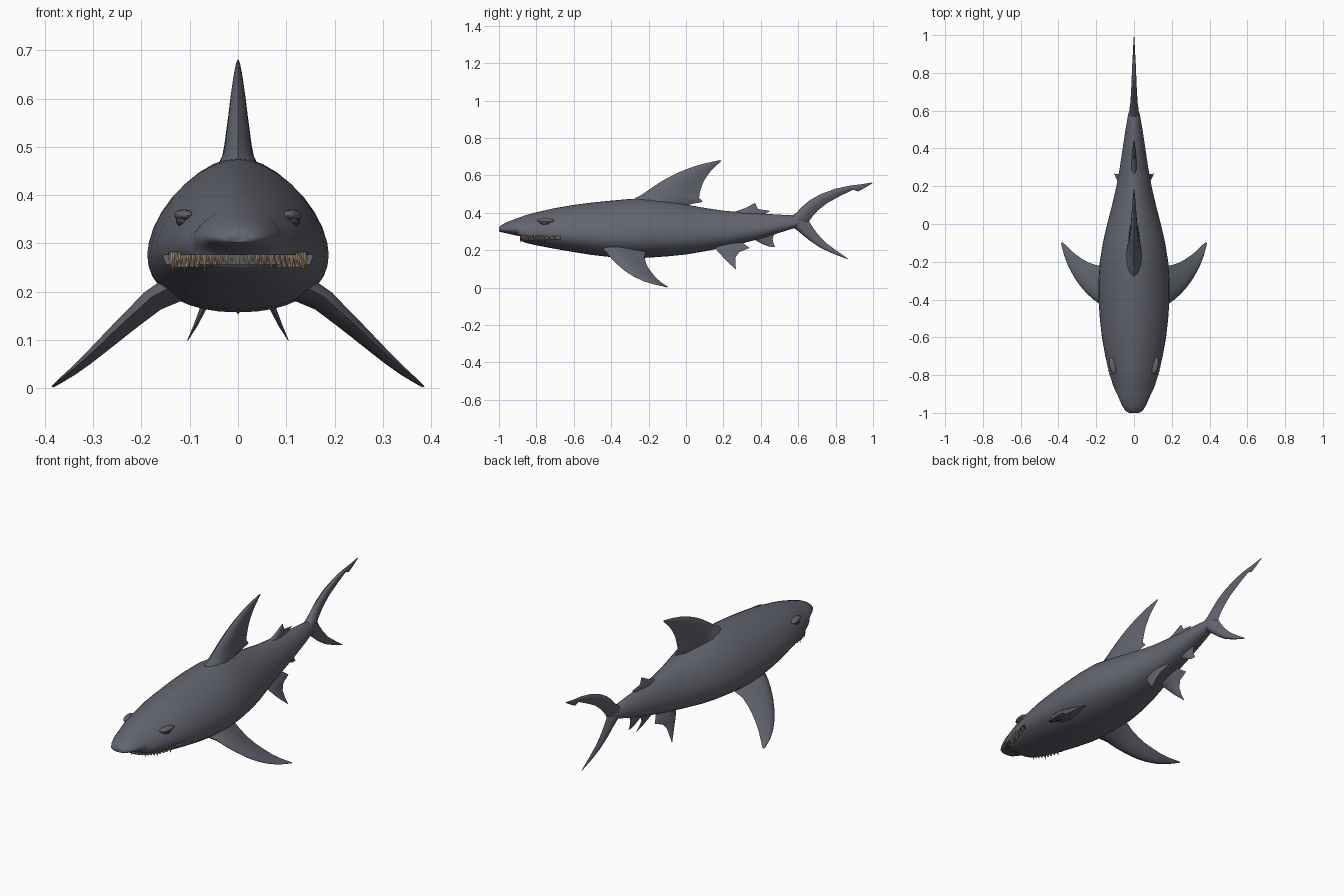
import bpy, bmesh, math
from mathutils import Vector, Matrix


def material(name, rgb):
    m = bpy.data.materials.new(name)
    m.diffuse_color = (*rgb, 1)
    return m


SKIN = material("slate_grey_skin", (0.125, 0.13, 0.16))
TOOTH = material("ivory_teeth", (0.43, 0.31, 0.20))
MOUTH = material("dark_mouth", (0.09, 0.10, 0.11))
EYE = material("dark_eye", (0.06, 0.06, 0.075))


def finish(bm, name, mat, angle=50):
    bmesh.ops.recalc_face_normals(bm, faces=bm.faces)
    me = bpy.data.meshes.new(name)
    bm.to_mesh(me)
    bm.free()
    me.materials.append(mat)
    ob = bpy.data.objects.new(name, me)
    bpy.context.collection.objects.link(ob)
    smooth(ob, angle)
    return ob


def smooth(ob, angle):
    bpy.ops.object.select_all(action='DESELECT')
    ob.select_set(True)
    bpy.context.view_layer.objects.active = ob
    bpy.ops.object.shade_smooth_by_angle(angle=math.radians(angle))


def loft(rings):
    """Skin a list of closed rings and cap both ends."""
    bm = bmesh.new()
    vs = [[bm.verts.new(p) for p in r] for r in rings]
    n = len(vs[0])
    for a, b in zip(vs, vs[1:]):
        for i in range(n):
            j = (i + 1) % n
            bm.faces.new((a[i], a[j], b[j], b[i]))
    bm.faces.new(vs[0])
    bm.faces.new(vs[-1])
    return bm


# Foil profile: chord fraction, thickness fraction
FOIL = [(0, 0), (.06, .5), (.2, .9), (.4, 1), (.65, .7), (.85, .3), (1, 0)]


def fin(name, sections, normal=(1, 0, 0)):
    """Sections are (leading point, trailing point, half thickness)."""
    nrm = Vector(normal).normalized()
    loop = FOIL + [(u, -t) for u, t in FOIL[-2:0:-1]]
    rings = []
    for lead, trail, th in sections:
        a, b = Vector(lead), Vector(trail)
        rings.append([a.lerp(b, u) + nrm * (t * th) for u, t in loop])
    return finish(loft(rings), name, SKIN)


def flat_fin(name, rows):
    """Fin on the centre plane: rows of lead y, z, trail y, z, half thickness."""
    return fin(name, [((0, a, b), (0, c, d), t) for a, b, c, d, t in rows])


# Body: stations of y, half width, top z, bottom z
STATIONS = [
    (-1.0, .026, .321, .302), (-.99, .045, .333, .297), (-.96, .064, .349, .290),
    (-.90, .090, .372, .277), (-.885, .098, .377, .250), (-.86, .109, .386, .240),
    (-.80, .128, .403, .226), (-.70, .152, .425, .207), (-.60, .170, .442, .190),
    (-.50, .181, .455, .174), (-.40, .188, .465, .163), (-.30, .188, .474, .157),
    (-.20, .181, .478, .160), (-.10, .165, .464, .167), (0, .142, .444, .177),
    (.10, .116, .426, .194), (.20, .093, .411, .214), (.30, .075, .403, .236),
    (.40, .060, .396, .262), (.50, .045, .390, .293), (.58, .031, .386, .318),
    (.64, .010, .362, .345)]


def body_ring(y, w, top, bot, n=36):
    zc = bot + .38 * (top - bot)
    ring = []
    for i in range(n):
        a = 2 * math.pi * i / n
        c, s = math.cos(a), math.sin(a)
        e = 2 / (1.7 if s > 0 else 2.2)
        x = w * math.copysign(abs(c) ** e, c)
        z = zc + (top - zc if s > 0 else zc - bot) * math.copysign(abs(s) ** e, s)
        ring.append((x, y, z))
    return ring


body = finish(loft([body_ring(*s) for s in STATIONS]), "body", SKIN)

# Mouth slot cut through the head
bm = bmesh.new()
bmesh.ops.create_cube(bm, size=1, matrix=Matrix.Translation((0, -.82, .266))
                      @ Matrix.Diagonal((.5, .30, .020, 1)))
cutter = finish(bm, "mouth_cutter", SKIN)
cutter.hide_render = True
cut = body.modifiers.new("mouth", 'BOOLEAN')
cut.operation = 'DIFFERENCE'
cut.solver = 'EXACT'
cut.object = cutter
bpy.context.view_layer.objects.active = body
bpy.ops.object.modifier_apply(modifier="mouth")
bpy.data.objects.remove(cutter)
smooth(body, 50)


def jaw_point(t, k=1.0):
    s, c = math.sin(t), max(0, math.cos(t))
    return (.141 * k * math.copysign(abs(s) ** .8, s), -.665 - .218 * k * c ** .75)


# Mouth lining fills the slot
arc = [jaw_point(math.pi * (i / 24 - .5), .91) for i in range(25)]
finish(loft([[(x, y, z) for x, y in arc] for z in (.2545, .280)]), "mouth_lining", MOUTH, 30)

# Teeth: long upper row, short lower row
for name, count, base, tip, rad in (("upper_teeth", 29, .282, .250, .0065),
                                    ("lower_teeth", 28, .251, .270, .005)):
    bm = bmesh.new()
    for i in range(count):
        t = math.pi * ((i + .5) / count - .5) * .97
        x, y = jaw_point(t, 1.0 if tip < base else .96)
        extra = 1.3 if i % 4 == 2 and tip < base else 1.0
        h = (tip - base) * extra
        m = Matrix.Translation((x, y, base + h / 2))
        if h < 0:
            m = m @ Matrix.Rotation(math.pi, 4, 'X')
        bmesh.ops.create_cone(bm, cap_ends=True, segments=6, radius1=rad, radius2=.0008,
                              depth=abs(h), matrix=m)
    finish(bm, name, TOOTH)


def ellipsoid(name, centre, radii, mat, turn):
    bm = bmesh.new()
    m = Matrix.Translation(centre) @ Matrix.Rotation(turn, 4, 'Z') @ Matrix.Diagonal((*radii, 1))
    bmesh.ops.create_uvsphere(bm, u_segments=16, v_segments=10, radius=1, matrix=m)
    finish(bm, name, mat)


# Paired parts, mirrored by side
for side, s in (("left", 1), ("right", -1)):
    ellipsoid(side + "_eye", (s * .116, -.755, .347), (.012, .026, .012), EYE, -s * .2)
    ellipsoid(side + "_brow", (s * .112, -.75, .358), (.018, .046, .012), SKIN, -s * .2)
    pectoral = [
        ((.11, -.47, .225), (.11, -.21, .205), .034), ((.18, -.425, .188), (.175, -.222, .165), .024),
        ((.215, -.40, .156), (.21, -.215, .135), .020), ((.25, -.368, .124), (.242, -.203, .108), .017),
        ((.285, -.328, .09), (.277, -.183, .08), .014), ((.315, -.285, .062), (.31, -.16, .052), .011),
        ((.345, -.23, .036), (.338, -.135, .03), .008), ((.367, -.175, .019), (.36, -.113, .015), .005),
        ((.386, -.105, .003), (.38, -.095, .003), .002)]
    pelvic = [
        ((.03, .14, .24), (.03, .29, .25), .014), ((.054, .16, .205), (.056, .34, .212), .011),
        ((.064, .178, .185), (.064, .285, .19), .009), ((.076, .205, .155), (.074, .265, .163), .006),
        ((.088, .23, .13), (.088, .264, .13), .004), ((.102, .26, .103), (.105, .267, .098), .001)]
    for name, rows, nz in (("pectoral_fin", pectoral, .9), ("pelvic_fin", pelvic, .5)):
        flip = [((s * a[0], *a[1:]), (s * b[0], *b[1:]), t) for a, b, t in rows]
        fin(side + "_" + name, flip, (s, 0, nz))

# Centre fins
flat_fin("dorsal_fin", [
    (-.33, .43, .0, .40, .055), (-.27, .480, .02, .445, .04), (-.24, .494, .09, .458, .033),
    (-.20, .522, .070, .480, .028), (-.15, .556, .073, .505, .024), (-.10, .586, .082, .535, .020),
    (-.05, .611, .092, .562, .017), (0, .632, .105, .585, .014), (.05, .650, .122, .610, .011),
    (.10, .664, .143, .635, .008), (.15, .675, .168, .658, .005), (.18, .681, .19, .678, .001)])
flat_fin("second_dorsal_fin", [
    (.22, .385, .40, .38, .018), (.26, .406, .45, .410, .012), (.31, .422, .385, .420, .009),
    (.34, .437, .378, .432, .006), (.365, .451, .372, .449, .001)])
flat_fin("anal_fin", [
    (.34, .28, .47, .305, .016), (.37, .254, .47, .285, .011), (.395, .240, .463, .258, .008),
    (.415, .230, .467, .238, .005), (.445, .219, .476, .217, .001)])
flat_fin("tail_upper_lobe", [
    (.53, .36, .63, .33, .026), (.59, .400, .657, .352, .023), (.62, .432, .676, .380, .019),
    (.66, .466, .705, .412, .017), (.72, .500, .755, .452, .014), (.80, .529, .825, .490, .011),
    (.87, .544, .892, .523, .008), (.89, .547, .92, .514, .006), (.94, .553, .96, .535, .004),
    (.99, .561, 1.0, .560, .001)])
flat_fin("tail_lower_lobe", [
    (.54, .34, .63, .38, .026), (.59, .310, .657, .356, .022), (.62, .285, .676, .325, .018),
    (.66, .252, .705, .285, .015), (.72, .212, .75, .238, .011), (.79, .180, .81, .194, .007),
    (.86, .153, .87, .152, .001)])
